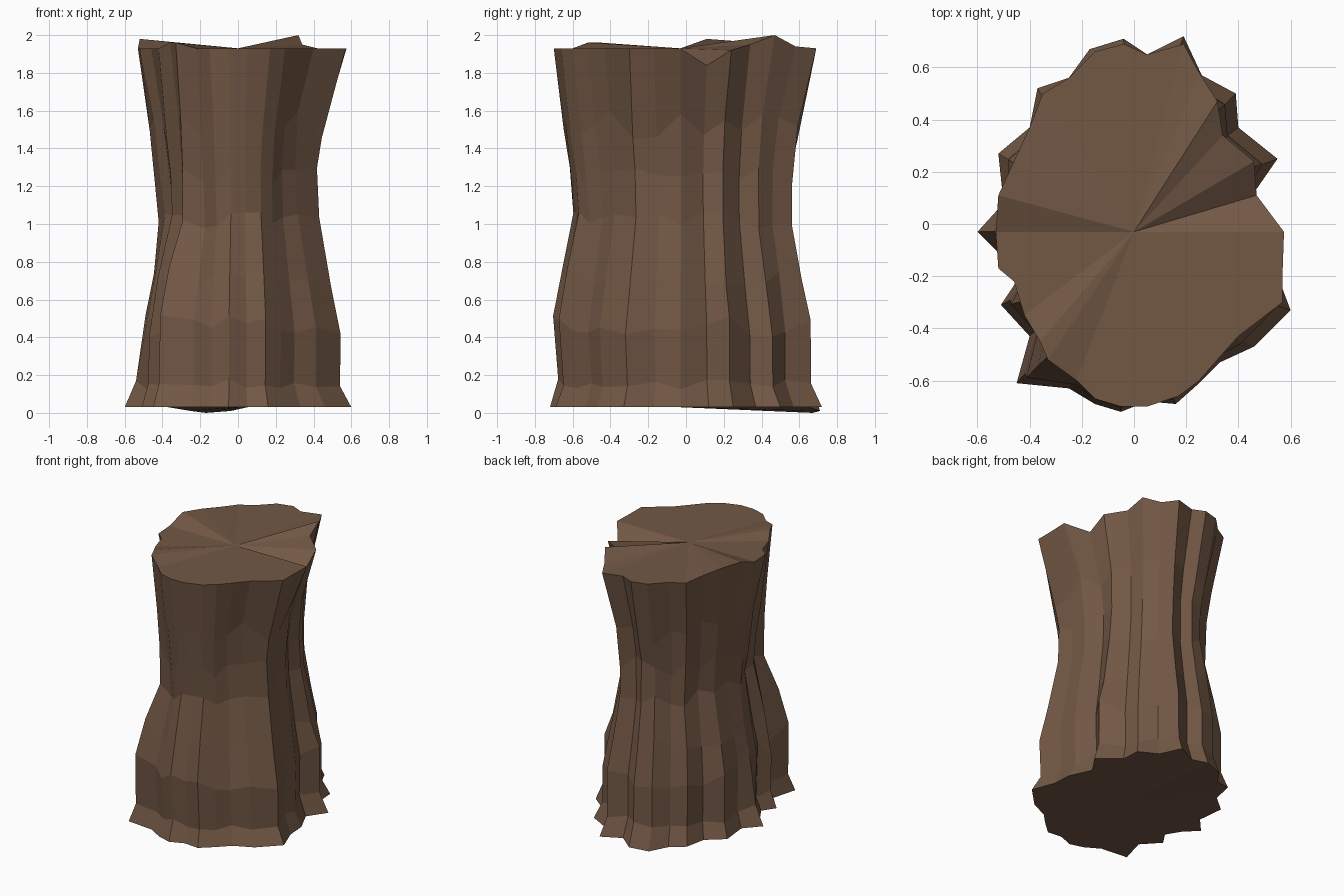
import bpy, bmesh, random

random.seed(4)

bark = bpy.data.materials.new("brown bark")
bark.diffuse_color = (0.17, 0.098, 0.06, 1)

# Rim outlines, counter-clockwise from the right side
top = [(.575, -.03), (.47, .11), (.46, .24), (.34, .34), (.32, .47), (.25, .58),
       (.19, .69), (.05, .65), (-.04, .69), (-.15, .66), (-.25, .56), (-.35, .50),
       (-.40, .37), (-.46, .24), (-.52, .11), (-.53, -.03), (-.52, -.17), (-.46, -.22),
       (-.42, -.35), (-.36, -.45), (-.33, -.52), (-.22, -.60), (-.15, -.67), (-.05, -.70),
       (.05, -.70), (.17, -.66), (.25, -.60), (.32, -.52), (.40, -.43), (.57, -.30),
       (.57, -.17)]
base = [(.53, -.03), (.46, .12), (.55, .25), (.40, .37), (.39, .50), (.26, .57),
        (.19, .72), (.05, .65), (-.04, .71), (-.17, .67), (-.25, .56), (-.37, .52),
        (-.40, .37), (-.52, .27), (-.50, .08), (-.60, -.03), (-.51, -.12), (-.45, -.22),
        (-.51, -.31), (-.40, -.43), (-.45, -.61), (-.25, -.63), (-.15, -.69), (-.05, -.72),
        (.05, -.68), (.16, -.69), (.25, -.61), (.33, -.53), (.46, -.47), (.60, -.33),
        (.54, -.17)]
# Rim heights that differ from the level cut, by column
top_z = {1: 1.84, 2: 1.92, 3: 1.95, 4: 2.0, 5: 1.94, 12: 1.95, 13: 1.97,
         14: 1.98, 19: 1.96, 20: 1.96}
base_z = {8: .01, 9: 0.0, 10: .01}

# Rows: height, blend base->top, scales (left, right, front, back), left limit,
# height jitter
rows = [(.03, 0, (1, 1, 1, 1), 1, 0),
        (.15, 0, (.93, .90, .94, .92), .54, .03),
        (.46, .1, (.94, .91, .98, .92), .49, .06),
        (.72, .25, (.87, .83, .92, .86), .445, .05),
        (1.02, .5, (.75, .735, .84, .795), .42, .05),
        (1.25, .65, (.79, .72, .87, .80), .44, .06),
        (1.52, .8, (.86, .77, .92, .85), .48, .08),
        (1.93, 1, (1, 1, 1, 1), 1, 0)]

bm = bmesh.new()
n = len(top)
rings = []
for k, (z, t, (sl, sr, sf, sb), limit, jz) in enumerate(rows):
    ring = []
    for i in range(n):
        x = base[i][0] * (1 - t) + top[i][0] * t
        y = base[i][1] * (1 - t) + top[i][1] * t
        x = max(x * (sr if x > 0 else sl), -limit)
        y *= sb if y > 0 else sf
        h = z + random.uniform(-jz, jz)
        if k == 0:
            h = base_z.get(i, z)
        if k == len(rows) - 1:
            h = top_z.get(i, z)
        ring.append(bm.verts.new((x, y, h)))
    rings.append(ring)

# Bark walls
for a, b in zip(rings, rings[1:]):
    for i in range(n):
        j = (i + 1) % n
        bm.faces.new((a[i], a[j], b[j], b[i]))

# Cut top and underside, fanned from a centre point
top_mid = bm.verts.new((0, -.03, 1.93))
base_mid = bm.verts.new((0, -.03, .03))
for i in range(n):
    j = (i + 1) % n
    bm.faces.new((rings[-1][i], rings[-1][j], top_mid))
    bm.faces.new((rings[0][j], rings[0][i], base_mid))
bmesh.ops.recalc_face_normals(bm, faces=bm.faces[:])

mesh = bpy.data.meshes.new("tree_stump")
bm.to_mesh(mesh)
bm.free()
mesh.materials.append(bark)
stump = bpy.data.objects.new("tree_stump", mesh)
bpy.context.collection.objects.link(stump)
